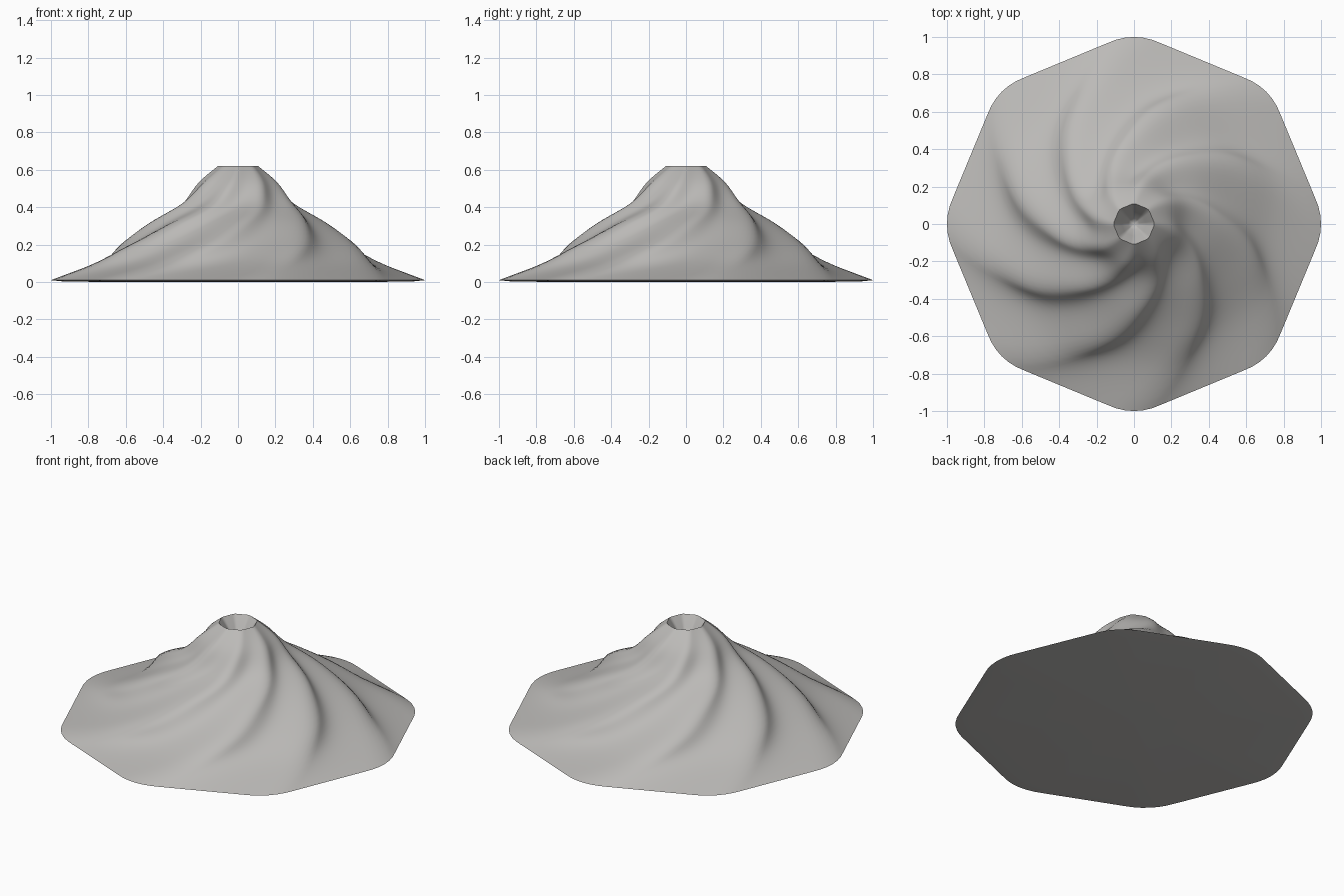
import bpy, bmesh
from math import sin, cos, atan2, radians, pi, sqrt

cube = bpy.data.objects.get("Cube")
if cube:
    bpy.data.objects.remove(cube, do_unlink=True)

SIDES, PER_SIDE, STEPS = 8, 16, 5
COUNT = SIDES * PER_SIDE
HALF = pi / SIDES
ROUND = 0.317                      # corner rounding of the unit octagon
CORE = 1 - ROUND
APOTHEM = CORE * cos(HALF) + ROUND
TANGENT = atan2(ROUND * sin(HALF), CORE + ROUND * cos(HALF))

# Ridge line from rim to summit: radius, height, twist in degrees, fold depth
RIDGE = [(1, .01, 0, 0), (.8, .095, 15, .03), (.645, .2, 30, .06), (.475, .315, 46, .07),
         (.315, .42, 66, .06), (.21, .535, 80, .03), (.108, .62, 90, 0)]


def outline(angle):
    """Radius of a unit octagon with rounded corners."""
    a = abs((angle + HALF) % (2 * HALF) - HALF)
    if a < TANGENT:
        return CORE * cos(a) + sqrt(ROUND ** 2 - (CORE * sin(a)) ** 2)
    return APOTHEM / cos(HALF - a)


def spline(points):
    """Smooth curve through the points."""
    ext = [points[0]] + points + [points[-1]]
    for i in range(len(points) - 1):
        p, q, r, s = ext[i:i + 4]
        for k in range(STEPS):
            t = k / STEPS
            yield [b + t * (c - a) / 2 + t * t * (a - 2.5 * b + 2 * c - d / 2)
                   + t ** 3 * (1.5 * (b - c) + (d - a) / 2)
                   for a, b, c, d in zip(p, q, r, s)]
    yield points[-1]


bm = bmesh.new()


def ring(radius, z, twist, fold):
    verts = []
    for i in range(COUNT):
        a = 2 * pi * i / COUNT
        r = radius * (outline(a) - fold * (1 - cos(SIDES * a)) / 2)
        b = a + radians(twist)
        verts.append(bm.verts.new((r * cos(b), r * sin(b), z)))
    return verts


def bridge(low, high):
    for i in range(COUNT):
        j = (i + 1) % COUNT
        bm.faces.new((low[i], low[j], high[j], high[i]))


def cap(verts, z, flip=False):
    tip = bm.verts.new((0, 0, z))
    for i in range(COUNT):
        a, b = verts[i], verts[(i + 1) % COUNT]
        bm.faces.new((b, a, tip) if flip else (a, b, tip))


# Twisted slopes
rings = [ring(*p) for p in spline(RIDGE)]
# Funnel crater inside the summit
rings += [ring(.065, .56, 90, 0), ring(.03, .5, 90, 0)]
for low, high in zip(rings, rings[1:]):
    bridge(low, high)
cap(rings[-1], .48)
# Slightly bowed underside
under = ring(.92, .002, 0, 0)
bridge(under, rings[0])
cap(under, 0, flip=True)

mesh = bpy.data.meshes.new("twisted_mound")
bm.to_mesh(mesh)
bm.free()
mound = bpy.data.objects.new("twisted_mound", mesh)
bpy.context.collection.objects.link(mound)

stone = bpy.data.materials.new("stone_grey")
stone.use_nodes = True
colour = (.5, .49, .475, 1)
stone.diffuse_color = colour
stone.node_tree.nodes["Principled BSDF"].inputs["Base Color"].default_value = colour
mesh.materials.append(stone)

bpy.ops.object.select_all(action='DESELECT')
mound.select_set(True)
bpy.context.view_layer.objects.active = mound
bpy.ops.object.shade_smooth_by_angle(angle=radians(40))
